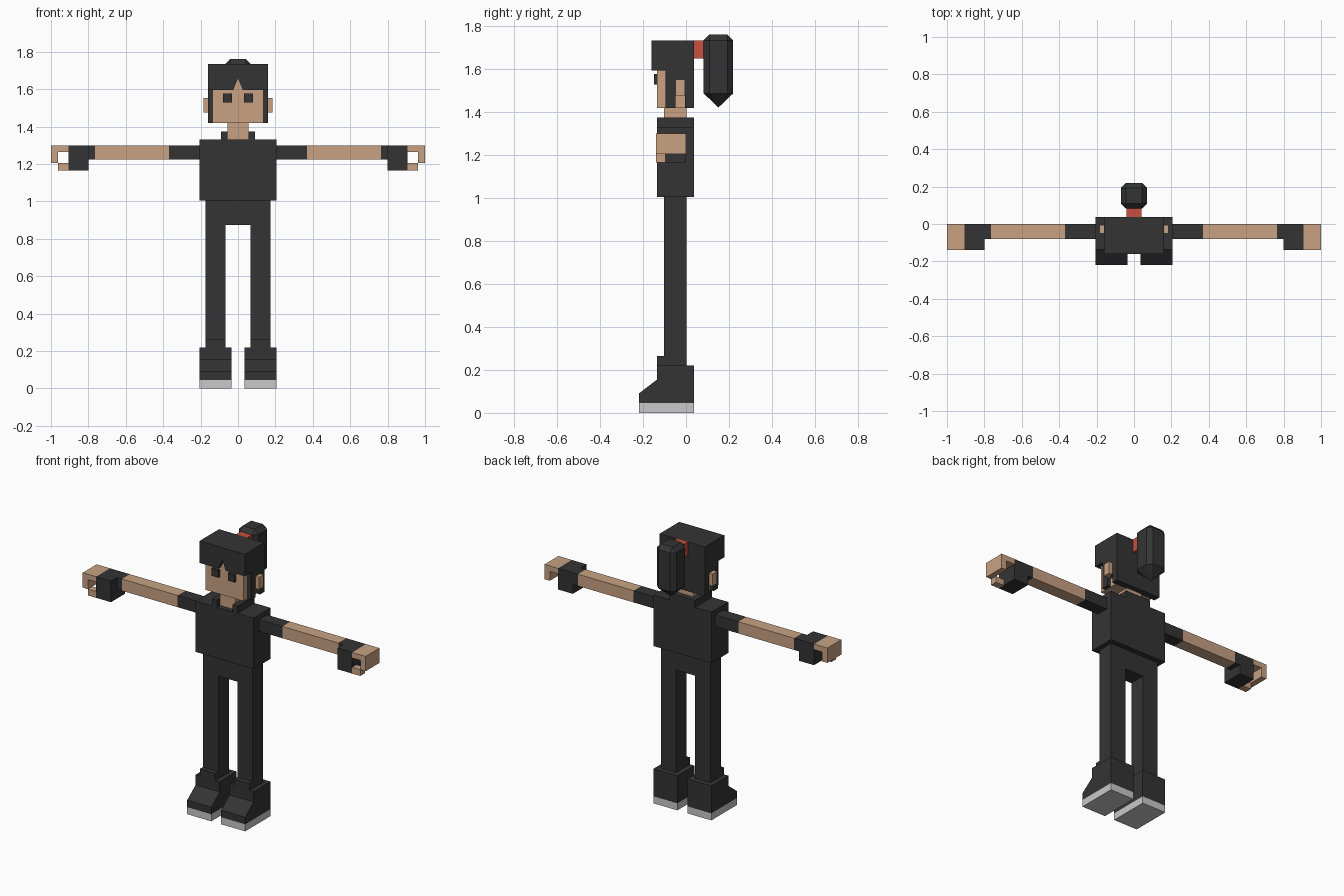
import bpy
import bmesh

cube = bpy.data.objects.get("Cube")
if cube:
    bpy.data.objects.remove(cube, do_unlink=True)


def material(name, r, g, b):
    m = bpy.data.materials.new(name)
    m.use_nodes = True
    m.diffuse_color = (r, g, b, 1)
    m.node_tree.nodes["Principled BSDF"].inputs["Base Color"].default_value = (r, g, b, 1)
    return m


BLACK = material("charcoal", 0.034, 0.034, 0.034)
SKIN = material("skin", 0.58, 0.36, 0.23)
RED = material("red", 0.58, 0.08, 0.05)
GREY = material("light grey", 0.58, 0.58, 0.58)


def finish(bm, name, mat, mirror):
    """Turn a bmesh into a named object, optionally mirrored across x."""
    bmesh.ops.recalc_face_normals(bm, faces=bm.faces)
    mesh = bpy.data.meshes.new(name)
    bm.to_mesh(mesh)
    bm.free()
    mesh.materials.append(mat)
    ob = bpy.data.objects.new(name, mesh)
    bpy.context.collection.objects.link(ob)
    if mirror:
        ob.modifiers.new("Mirror", "MIRROR")
    return ob


def extrude(name, mat, points, axis, lo, hi, mirror=False):
    """Extrude a flat profile along x (profile in y, z) or y (profile in x, z)."""
    bm = bmesh.new()
    place = (lambda a, b: (lo, a, b)) if axis == "x" else (lambda a, b: (a, lo, b))
    face = bm.faces.new([bm.verts.new(place(a, b)) for a, b in points])
    new = bmesh.ops.extrude_face_region(bm, geom=[face])["geom"]
    shift = (hi - lo, 0, 0) if axis == "x" else (0, hi - lo, 0)
    bmesh.ops.translate(bm, vec=shift, verts=[v for v in new if isinstance(v, bmesh.types.BMVert)])
    return finish(bm, name, mat, mirror)


def box(name, mat, x, y, z, mirror=False):
    """Box from its (low, high) ranges; a single x means symmetric about 0."""
    x0, x1 = x if isinstance(x, tuple) else (-x, x)
    outline = [(y[0], z[0]), (y[1], z[0]), (y[1], z[1]), (y[0], z[1])]
    return extrude(name, mat, outline, "x", x0, x1, mirror)


# Shoes and legs
SHOE = (0.035, 0.205)
LEG = (0.067, 0.175)
box("shoe_soles", GREY, SHOE, (-0.22, 0.037), (0, 0.045), True)
shoe = [(-0.22, 0.045), (0.037, 0.045), (0.037, 0.22), (-0.135, 0.22), (-0.135, 0.155), (-0.22, 0.09)]
extrude("shoes", BLACK, shoe, "x", *SHOE, mirror=True)
box("shoe_tongues", BLACK, LEG, (-0.135, -0.103), (0.22, 0.265), True)
box("legs", BLACK, LEG, (-0.103, 0.003), (0.22, 0.875), True)
box("hips", BLACK, 0.175, (-0.103, 0.003), (0.875, 1.005))

# Torso, collar and neck
box("torso", BLACK, 0.205, (-0.135, 0.037), (1.005, 1.33))
box("collar_sides", BLACK, (0.055, 0.09), (-0.135, 0.037), (1.33, 1.375), True)
box("collar_back", BLACK, 0.055, (0.003, 0.037), (1.33, 1.375))
box("neck", SKIN, 0.055, (-0.103, 0.003), (1.33, 1.42))

# Arms
ARM_Y, ARM_Z = (-0.08, 0), (1.225, 1.3)
box("sleeves", BLACK, (0.205, 0.37), ARM_Y, ARM_Z, True)
box("forearms", SKIN, (0.37, 0.765), ARM_Y, ARM_Z, True)
box("glove_cuffs", BLACK, (0.765, 0.8), ARM_Y, ARM_Z, True)

# Gloved palms with bent fingers and thumbs
HAND_Y = (-0.14, 0)
box("gloves", BLACK, (0.8, 0.905), HAND_Y, (1.165, 1.3), True)
fingers = [(0.905, 1.3), (1, 1.3), (1, 1.205), (0.963, 1.205), (0.963, 1.265), (0.905, 1.265)]
extrude("fingers", SKIN, fingers, "y", *HAND_Y, mirror=True)
box("thumbs", SKIN, (0.905, 0.963), (-0.14, -0.095), (1.165, 1.205), True)

# Head, ears and eyes
box("head", SKIN, 0.135, (-0.135, -0.005), (1.42, 1.68))
box("ears", SKIN, (0.135, 0.185), (-0.05, -0.005), (1.475, 1.553), True)
box("eyes", BLACK, (0.033, 0.081), (-0.15, -0.135), (1.53, 1.578), True)

# Hair: fringe with a pointed parting, crown, back and sides
fringe = [(-0.16, 1.595), (-0.026, 1.595), (0, 1.66), (0.026, 1.595), (0.16, 1.595),
          (0.16, 1.735), (-0.16, 1.735)]
extrude("fringe", BLACK, fringe, "y", -0.16, -0.095)
box("hair_crown", BLACK, 0.16, (-0.095, 0.037), (1.595, 1.735))
box("hair_back", BLACK, 0.16, (-0.005, 0.037), (1.42, 1.595))
side = [(-0.095, 1.42), (-0.05, 1.42), (-0.05, 1.475), (-0.005, 1.475), (-0.005, 1.595), (-0.095, 1.595)]
extrude("hair_sides", BLACK, side, "x", 0.135, 0.16, mirror=True)

# Hair tie and faceted ponytail
box("hair_tie", RED, 0.04, (0.037, 0.083), (1.65, 1.735))
bm = bmesh.new()
centre, wide, narrow = 0.151, 0.069, 0.042
for sx in (-1, 1):
    for sy in (-1, 1):
        bm.verts.new((sx * narrow, centre + sy * narrow, 1.762))
        for z in (1.735, 1.488):
            bm.verts.new((sx * wide, centre + sy * narrow, z))
            bm.verts.new((sx * narrow, centre + sy * wide, z))
bm.verts.new((0, centre, 1.422))
bmesh.ops.convex_hull(bm, input=bm.verts)
bmesh.ops.dissolve_limit(bm, angle_limit=0.02, verts=bm.verts, edges=bm.edges)
finish(bm, "ponytail", BLACK, False)
